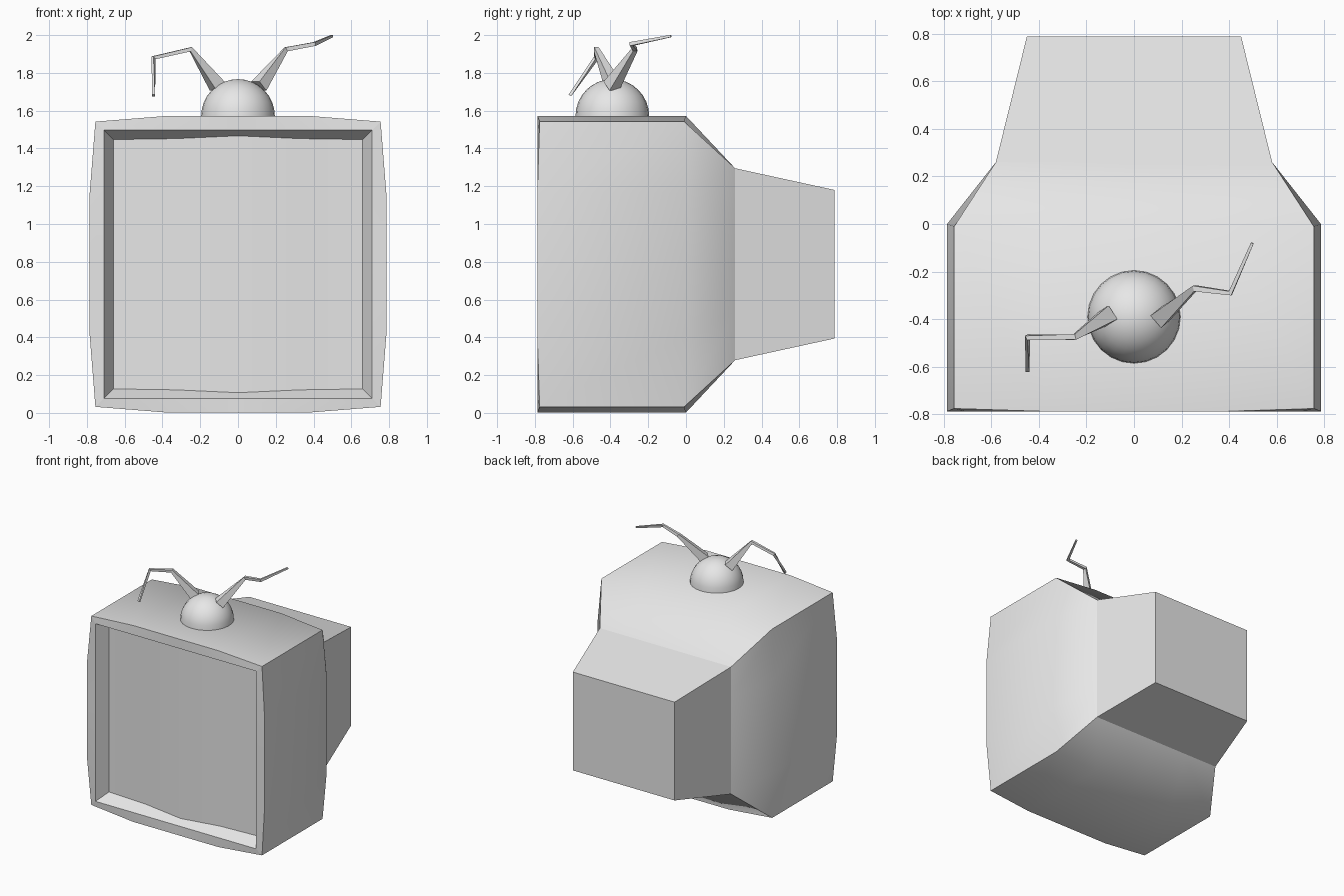
import bpy
import bmesh
from mathutils import Vector

cube = bpy.data.objects.get("Cube")
if cube:
    bpy.data.objects.remove(cube, do_unlink=True)

grey = bpy.data.materials.new("plain_grey")
grey.use_nodes = True
grey.diffuse_color = (0.8, 0.8, 0.8, 1)
grey.node_tree.nodes["Principled BSDF"].inputs["Base Color"].default_value = (0.8, 0.8, 0.8, 1)

MID = 0.787   # height of the cabinet's centre
N = 16        # points in each cabinet ring


def make_object(name, verts, faces):
    mesh = bpy.data.meshes.new(name)
    mesh.from_pydata(verts, [], faces)
    mesh.materials.append(grey)
    obj = bpy.data.objects.new(name, mesh)
    bpy.context.collection.objects.link(obj)
    return obj


def bridge(a, b, n):
    """Quads between two rings that start at vertex a and vertex b."""
    return [(a + i, b + i, b + (i + 1) % n, a + (i + 1) % n) for i in range(n)]


# Unit square outline, counter-clockwise from the front, four steps a side
steps = (-1, -0.5, 0, 0.5)
outline = ([(t, -1) for t in steps] + [(1, t) for t in steps]
           + [(-t, 1) for t in steps] + [(-1, -t) for t in steps])


def ring(half_x, half_z, y, bulge=0, corner_shift=0):
    points = []
    for u, v in outline:
        corner = abs(u) == 1 and abs(v) == 1
        bx = bulge if abs(u) == 1 and not corner else 0
        bz = bulge if abs(v) == 1 and not corner else 0
        points.append((u * (half_x + bx), y + (corner_shift if corner else 0),
                       MID + v * (half_z + bz)))
    return points


# Cabinet: bulging screen, recess, front frame, shell and tapered back
depth = {0: 0.06, 0.5: 0.09, 1: 0.10}
screen = [(0.66 * u, depth[abs(u)] - 0.787, MID + v * (0.71 - depth[abs(u)] / 2))
          for u, v in outline]
rings = [
    screen,
    ring(0.71, 0.71, -0.787),
    ring(0.755, 0.755, -0.787, 0.03, 0.012),
    ring(0.755, 0.755, 0, 0.03, -0.01),
    ring(0.58, 0.508, 0.26),
    ring(0.45, 0.393, 0.787),
]
faces = [(i, i + 1, 11 - i, 12 - i) for i in range(4)]
for r in range(len(rings) - 1):
    faces += bridge(r * N, (r + 1) * N, N)
last = (len(rings) - 1) * N
faces.append([last + i for i in reversed(range(N))])
cabinet = make_object("cabinet", [p for r in rings for p in r], faces)
cabinet.data.shade_smooth()

# Keep the shell soft around its shoulder and sharp at corners and rims
for edge in cabinet.data.edges:
    a, b = edge.vertices
    if a // N == b // N:
        edge.use_edge_sharp = a // N != 3 and abs(a - b) in (1, N - 1)
    else:
        edge.use_edge_sharp = a % 4 == 0

# Dome on top that holds the aerials
bm = bmesh.new()
bmesh.ops.create_uvsphere(bm, u_segments=24, v_segments=16, radius=0.195)
bmesh.ops.delete(bm, geom=[v for v in bm.verts if v.co.z < -0.01], context='VERTS')
bmesh.ops.translate(bm, verts=bm.verts, vec=(0, -0.39, 1.572))
dome = make_object("aerial_dome", [], [])
bm.to_mesh(dome.data)
bm.free()
dome.data.shade_smooth()


# Aerials: square tapered rods with two bends
def aerial(name, path, sizes):
    path = [Vector(p) for p in path]
    verts, faces = [], []
    for i, p in enumerate(path):
        ahead = path[min(i + 1, len(path) - 1)] - p
        behind = p - path[max(i - 1, 0)]
        along = (ahead.normalized() + behind.normalized()).normalized()
        side = along.cross(Vector((0, 0, 1))).normalized()
        up = side.cross(along)
        s = sizes[i]
        verts += [p + s * (a * side + b * up)
                  for a, b in ((-1, -1), (1, -1), (1, 1), (-1, 1))]
    for i in range(len(path) - 1):
        faces += bridge(4 * i, 4 * i + 4, 4)
    end = len(verts) - 4
    faces += [(0, 1, 2, 3), (end + 3, end + 2, end + 1, end)]
    obj = make_object(name, verts, faces)
    bm = bmesh.new()
    bm.from_mesh(obj.data)
    bmesh.ops.recalc_face_normals(bm, faces=bm.faces)
    bm.to_mesh(obj.data)
    bm.free()


aerial("left_aerial",
       [(0.11, -0.395, 1.73), (0.255, -0.27, 1.925), (0.405, -0.29, 1.953), (0.497, -0.08, 1.995)],
       (0.034, 0.012, 0.01, 0.006))
aerial("right_aerial",
       [(-0.11, -0.385, 1.73), (-0.25, -0.475, 1.925), (-0.447, -0.475, 1.88), (-0.447, -0.615, 1.68)],
       (0.034, 0.012, 0.01, 0.008))
